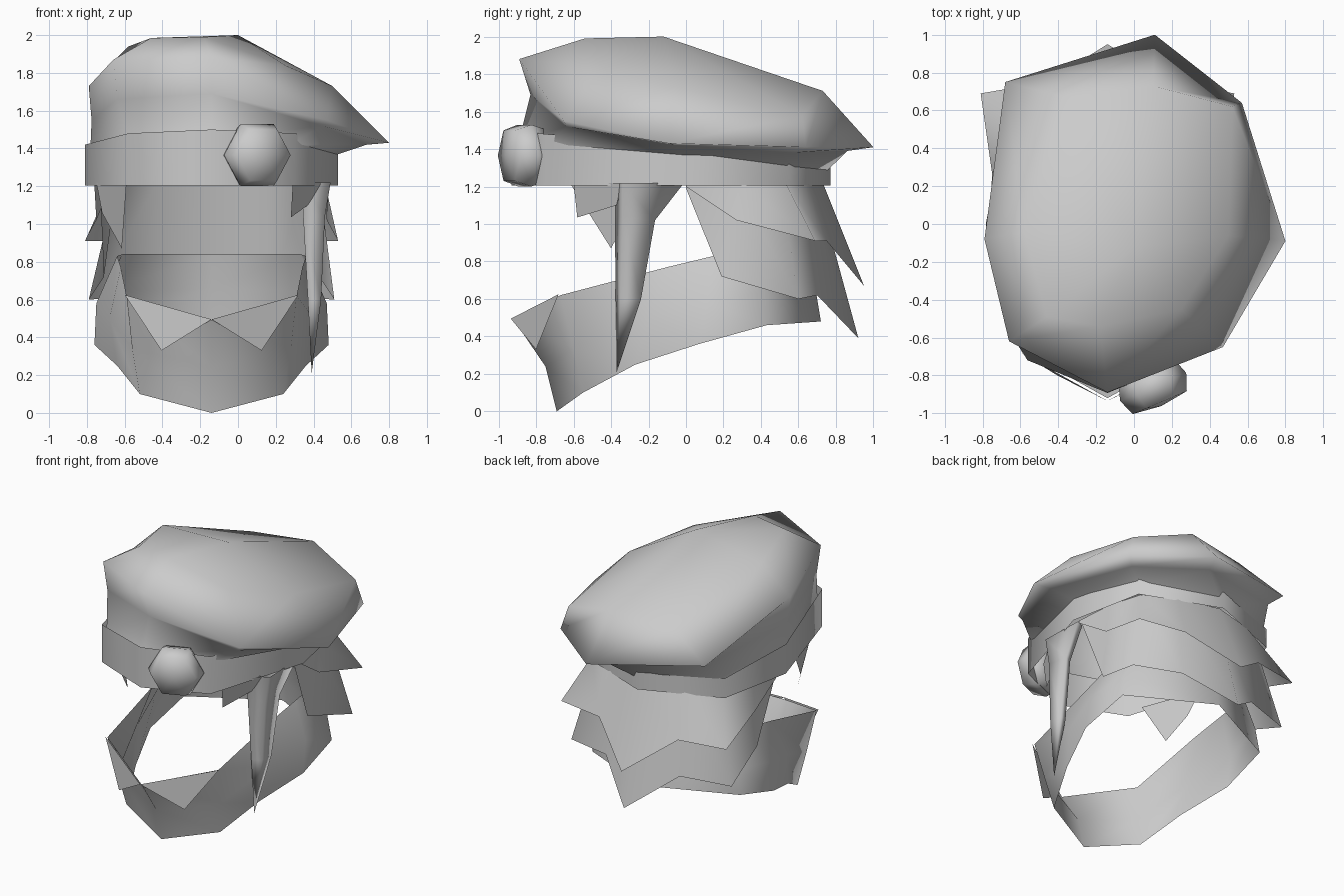
import bpy, bmesh, math
from mathutils import Vector

cube = bpy.data.objects.get("Cube")
if cube:
    bpy.data.objects.remove(cube, do_unlink=True)

CX = -0.14  # centre line of the head
COLOUR = (0.6, 0.6, 0.6, 1)

grey = bpy.data.materials.new("plain grey")
grey.use_nodes = True
grey.diffuse_color = COLOUR
grey.node_tree.nodes["Principled BSDF"].inputs["Base Color"].default_value = COLOUR


def finish(name, bm):
    bmesh.ops.recalc_face_normals(bm, faces=bm.faces[:])
    for f in bm.faces:
        f.smooth = True
    me = bpy.data.meshes.new(name)
    bm.to_mesh(me)
    bm.free()
    me.materials.append(grey)
    bpy.context.collection.objects.link(bpy.data.objects.new(name, me))


def loft(name, rows, closed=True, tip=None, cap=False):
    """Skin rows of points; tip closes the last row to one point."""
    bm = bmesh.new()
    vs = [[bm.verts.new(p) for p in row] for row in rows]
    n = len(rows[0])
    m = n if closed else n - 1
    for a, b in zip(vs, vs[1:]):
        for i in range(m):
            j = (i + 1) % n
            bm.faces.new((a[i], a[j], b[j], b[i]))
    if tip:
        t = bm.verts.new(tip)
        for i in range(m):
            bm.faces.new((vs[-1][i], vs[-1][(i + 1) % n], t))
    if cap:
        bm.faces.new(vs[0])
    finish(name, bm)


def ring(half):
    """Mirror a front-to-back half profile of (offset, y, z) into a full loop."""
    return [(CX + x, y, z) for x, y, z in half] + \
           [(CX - x, y, z) for x, y, z in half[-2:0:-1]]


def fan(half):
    """Mirror a side-to-middle half profile into an open strip."""
    return [(CX + x, y, z) for x, y, z in half] + \
           [(CX - x, y, z) for x, y, z in half[-2::-1]]


# Head band: taller at the front
band = [(0, -.93, 1.50), (.44, -.75, 1.48), (.67, 0, 1.42), (.56, .55, 1.35), (0, .77, 1.33)]
loft("head_band", [ring(band), ring([(x, y, 1.205) for x, y, z in band])])

# Beret: opening tucked in the band, neck, widest rim (drooping to one side), upper ring, crown
opening = ring([(x * .96, y * .96, z - .06) for x, y, z in band])
neck = [(-.14, -.83, 1.69), (.44, -.64, 1.52), (.68, -.06, 1.42), (.50, .57, 1.38),
        (.06, .86, 1.39), (-.63, .65, 1.47), (-.775, -.06, 1.55), (-.64, -.60, 1.66)]
rim = [(-.14, -.89, 1.88), (.47, -.65, 1.55), (.80, -.09, 1.43), (.57, .64, 1.41),
       (.11, 1.0, 1.41), (-.68, .75, 1.51), (-.79, -.08, 1.73), (-.66, -.62, 1.87)]
upper = [(-.18, -.54, 1.99), (.25, -.45, 1.84), (.50, -.06, 1.73), (.52, .62, 1.58),
         (.10, .73, 1.71), (-.36, .67, 1.68), (-.58, -.04, 1.94), (-.46, -.49, 1.985)]
loft("beret", [opening, neck, rim, upper], tip=(0, -.12, 2.0))

# Badge: chamfered hexagon facing out from the band
n = Vector((.39, -.92, 0))
t = Vector((.92, .39, 0))
c = Vector((.105, -.87, 1.365))


def hexagon(r, d):
    return [c + n * d + t * (r * math.cos(k * math.pi / 3))
            + Vector((0, 0, r * math.sin(k * math.pi / 3))) for k in range(6)]


loft("badge", [hexagon(.16, -.10), hexagon(.19, -.01), hexagon(.155, .08)],
     tip=c + n * .10, cap=True)

# Beard: a strap running round the jaw and up to the nape
beard_top = [(0, -.92, .49), (.45, -.67, .62), (.48, -.10, .77), (.50, .15, .83),
             (.47, .42, .84), (0, .66, .84)]
beard_mid = [(0, -.75, .24), (.42, -.60, .34), (.54, -.20, .50), (.61, .11, .58),
             (.57, .42, .64), (0, .69, .66)]
beard_low = [(0, -.69, 0), (.38, -.55, .10), (.50, -.27, .25), (.62, .07, .36),
             (.60, .43, .46), (0, .72, .48)]
loft("beard", [ring(beard_top), ring(beard_mid), ring(beard_low)])


# Single-sided flaps of hair, each a list of corner points
def flap(name, points):
    bm = bmesh.new()
    bm.faces.new([bm.verts.new(p) for p in points])
    finish(name, bm)


# Moustache: two pointed flaps
for side, s in (("left", 1), ("right", -1)):
    flap(side + "_moustache", [(CX, -.935, .495), (CX + s * .46, -.68, .625),
                               (CX + s * .265, -.80, .33)])

# Back hair: two jagged layers below the band
hair_top = [(.62, 0, 1.22), (.60, .28, 1.22), (.53, .53, 1.22), (.30, .65, 1.22), (0, .73, 1.22)]
hair_low = [(.62, 0, 1.20), (.61, .27, 1.02), (.67, .69, .91), (.32, .75, .91), (0, .95, .67)]
loft("upper_hair_layer", [fan(hair_top), fan(hair_low)], closed=False)
under_top = [(x * .95, y * .95, z) for x, y, z in hair_top]
under_low = [(.59, 0, 1.19), (.57, .19, .72), (.65, .60, .60), (.30, .70, .62), (0, .92, .39)]
loft("lower_hair_layer", [fan(under_top), fan(under_low)], closed=False)

# Long side lock on the left, tapering to a point
lock = [[(.34, -.38, 1.22), (.49, -.34, 1.22), (.48, -.01, 1.22), (.42, -.04, 1.22)],
        [(.345, -.38, 1.04), (.46, -.34, 1.04), (.455, -.165, 1.02), (.40, -.19, 1.02)],
        [(.37, -.375, .60), (.44, -.35, .60), (.44, -.24, .60), (.39, -.25, .60)]]
loft("left_side_lock", lock, tip=(.39, -.37, .21))

# Small tufts under the front of the band
flap("left_front_tuft", [(.29, -.60, 1.22), (.45, -.34, 1.22), (.37, -.37, 1.10),
                         (.28, -.58, 1.035)])
flap("right_front_tuft", [(-.59, -.62, 1.22), (-.75, -.20, 1.22), (-.72, -.30, 1.06),
                          (-.615, -.40, .87)])
